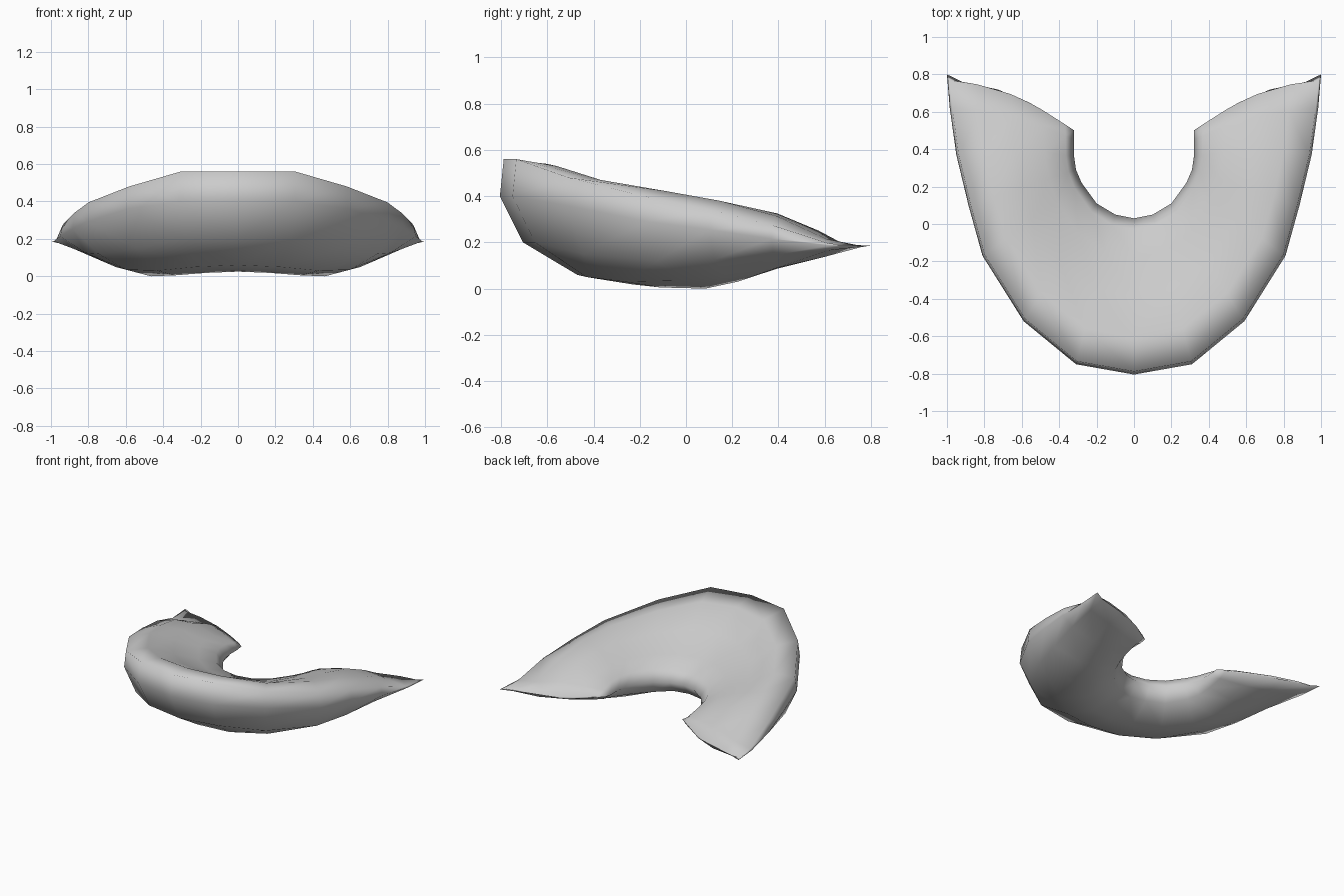
import bpy, bmesh, math

# Position across the arm (0 = outer edge, 1 = inner edge), around the section:
# outer edge, rim, padded top, inner edge, underside
T = [0, .02, .24, .5, .75, .93, 1, .92, .65, .4, .12]

# Stations from front centre to arm end:
# outer edge xy, inner edge xy, bulge in y, heights around the section
STATIONS = [
    ((0, -.805), (0, .03), 0,
     [.40, .56, .54, .42, .315, .265, .19, .10, .025, .06, .20]),
    ((.31, -.75), (.10, .05), 0,
     [.40, .56, .53, .415, .315, .265, .19, .10, .018, .05, .20]),
    ((.59, -.52), (.20, .11), 0,
     [.36, .48, .47, .39, .315, .265, .19, .09, .005, .03, .15]),
    ((.81, -.17), (.28, .22), 0,
     [.29, .395, .42, .37, .31, .265, .19, .10, .0, .035, .12]),
    ((.885, .10), (.31, .29), 0,
     [.255, .34, .38, .36, .305, .26, .19, .11, .03, .05, .125]),
    ((.95, .37), (.32, .36), .03,
     [.215, .275, .315, .325, .285, .25, .19, .13, .085, .09, .145]),
    ((.985, .62), (.32, .45), .04,
     [.187, .195, .215, .25, .24, .225, .19, .155, .13, .135, .165]),
    ((1.0, .77), (.32, .50), .06,
     [.186, .187, .187, .186, .19, .198, .198, .19, .175, .172, .18]),
]

bm = bmesh.new()
rings = []
for (ox, oy), (ix, iy), bulge, heights in STATIONS:
    rings.append([bm.verts.new((ox + (ix - ox) * t,
                                oy + (iy - oy) * t + bulge * math.sin(math.pi * t), z))
                  for t, z in zip(T, heights)])
rings[-1][0].co.y = .80  # pointed outer corner of the arm

# Skin between neighbouring sections, close the arm end
n = len(T)
for a, b in zip(rings, rings[1:]):
    for i in range(n):
        j = (i + 1) % n
        bm.faces.new((a[i], a[j], b[j], b[i]))
bm.faces.new(rings[-1])

# Mirror to the other arm
geom = bm.verts[:] + bm.edges[:] + bm.faces[:]
bmesh.ops.mirror(bm, geom=geom, axis='X', merge_dist=.001)
bmesh.ops.remove_doubles(bm, verts=bm.verts[:], dist=.0005)
bmesh.ops.recalc_face_normals(bm, faces=bm.faces[:])

mesh = bpy.data.meshes.new("curved_cushion")
bm.to_mesh(mesh)
bm.free()
cushion = bpy.data.objects.new("curved_cushion", mesh)
bpy.context.collection.objects.link(cushion)
bpy.context.view_layer.objects.active = cushion
cushion.select_set(True)
bpy.ops.object.shade_smooth()
